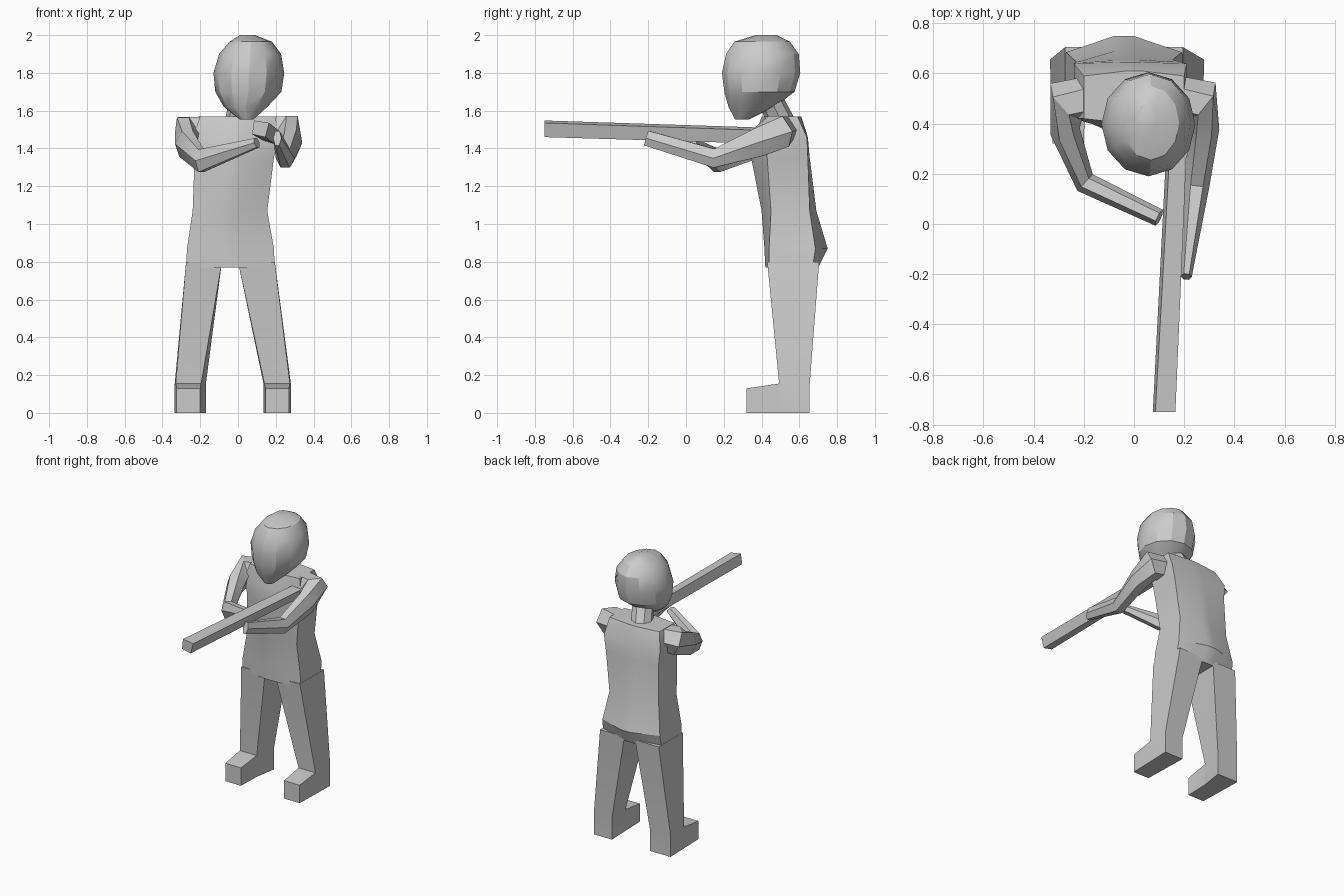
import bpy, bmesh, math
from mathutils import Vector


def loft(name, rings, angle=28):
    """Skin a list of equal-length point rings and cap both ends."""
    bm = bmesh.new()
    vr = [[bm.verts.new(p) for p in r] for r in rings]
    n = len(vr[0])
    for a, b in zip(vr, vr[1:]):
        for i in range(n):
            j = (i + 1) % n
            bm.faces.new((a[i], a[j], b[j], b[i]))
    bm.faces.new(vr[0][::-1])
    bm.faces.new(vr[-1])
    bmesh.ops.recalc_face_normals(bm, faces=bm.faces)
    me = bpy.data.meshes.new(name)
    bm.to_mesh(me)
    bm.free()
    ob = bpy.data.objects.new(name, me)
    bpy.context.collection.objects.link(ob)
    bpy.ops.object.select_all(action='DESELECT')
    ob.select_set(True)
    bpy.context.view_layer.objects.active = ob
    bpy.ops.object.shade_smooth_by_angle(angle=math.radians(angle))
    return ob


def oval(x0, x1, y0, y1, z, n=12):
    return [((x0 + x1) / 2 + (x1 - x0) / 2 * math.cos(2 * math.pi * i / n),
             (y0 + y1) / 2 + (y1 - y0) / 2 * math.sin(2 * math.pi * i / n), z)
            for i in range(n)]


def tube(name, path):
    """Six-sided limb along (centre, half width, half height) stations."""
    pts = [Vector(p[0]) for p in path]
    rings = []
    for i, (c, w, h) in enumerate(path):
        t = (pts[min(i + 1, len(pts) - 1)] - pts[max(i - 1, 0)]).normalized()
        side = t.cross(Vector((0, 0, 1))).normalized()
        up = side.cross(t)
        rings.append([pts[i] + side * w * math.cos(k * math.pi / 3)
                      + up * h / 0.866 * math.sin(k * math.pi / 3) for k in range(6)])
    return loft(name, rings)


# Torso: z, left x, right x, front corner y, front middle y, back corner y, back middle y
def torso_ring(z, l, r, fc, fm, bc, bk):
    a, b = l + (r - l) * 0.42, l + (r - l) * 0.58
    return [(l, fc, z), (a, fm, z), (b, fm, z), (r, fc, z),
            (r, bc, z), (b, bk, z), (a, bk, z), (l, bc, z)]


loft("torso", [torso_ring(*s) for s in (
    (0.77, -0.275, 0.195, 0.44, 0.42, 0.67, 0.70),
    (0.87, -0.27, 0.19, 0.44, 0.415, 0.685, 0.75),
    (1.07, -0.24, 0.155, 0.45, 0.40, 0.655, 0.69),
    (1.35, -0.23, 0.19, 0.43, 0.345, 0.645, 0.655),
    (1.46, -0.24, 0.21, 0.42, 0.365, 0.64, 0.645),
    (1.57, -0.20, 0.20, 0.42, 0.40, 0.59, 0.61))])

# Neck and head
loft("neck", [oval(-0.07, 0.07, 0.42, 0.58, 1.55, 8),
              oval(-0.04, 0.11, 0.37, 0.51, 1.68, 8)])
loft("head", [oval(*s) for s in (
    (0.01, 0.08, 0.26, 0.33, 1.552),
    (-0.075, 0.155, 0.225, 0.47, 1.62),
    (-0.12, 0.23, 0.203, 0.575, 1.70),
    (-0.13, 0.245, 0.19, 0.605, 1.80),
    (-0.10, 0.228, 0.212, 0.597, 1.90),
    (-0.045, 0.18, 0.255, 0.55, 1.965),
    (0.01, 0.09, 0.37, 0.48, 2.0))])


# Legs and feet: outer and inner x at hip, ankle (front and back) and toe
def leg(side, hip, front, back, toe):
    def quad(f, b, y0, y1, z0, z1):
        return [(f[0], y0, z0), (f[1], y0, z0), (b[1], y1, z1), (b[0], y1, z1)]
    loft(side + "_leg", [quad(hip, hip, 0.43, 0.705, 0.80, 0.80),
                         quad(front, back, 0.493, 0.655, 0.155, 0.155),
                         quad(front, back, 0.493, 0.655, 0, 0)])

    def slab(x, y, z):
        return [(x[0], y, 0), (x[1], y, 0), (x[1], y, z), (x[0], y, z)]
    loft(side + "_foot", [slab(back, 0.655, 0.155), slab(front, 0.493, 0.155),
                          slab(toe, 0.32, 0.13)])


leg("right", (-0.275, -0.085), (-0.33, -0.195), (-0.335, -0.17), (-0.325, -0.2))
leg("left", (0.195, 0.0), (0.275, 0.14), (0.28, 0.135), (0.27, 0.145))

# Bent arms
tube("right_arm", (
    ((-0.12, 0.51, 1.50), 0.09, 0.07), ((-0.27, 0.49, 1.485), 0.095, 0.085),
    ((-0.275, 0.37, 1.425), 0.06, 0.075), ((-0.195, 0.165, 1.335), 0.045, 0.06),
    ((0.10, 0.025, 1.43), 0.035, 0.025)))
tube("left_arm", (
    ((0.12, 0.51, 1.50), 0.09, 0.07), ((0.265, 0.49, 1.49), 0.095, 0.085),
    ((0.28, 0.38, 1.43), 0.06, 0.075), ((0.25, 0.15, 1.348), 0.05, 0.05),
    ((0.208, -0.21, 1.455), 0.022, 0.04)))

# Long bar held at the shoulder, slightly rolled and tapered
loft("held_bar", [
    [(0.075, -0.75, 1.475), (0.145, -0.75, 1.46), (0.165, -0.75, 1.535), (0.085, -0.75, 1.548)],
    [(0.135, 0.42, 1.44), (0.19, 0.42, 1.425), (0.215, 0.42, 1.495), (0.15, 0.42, 1.51)]])
